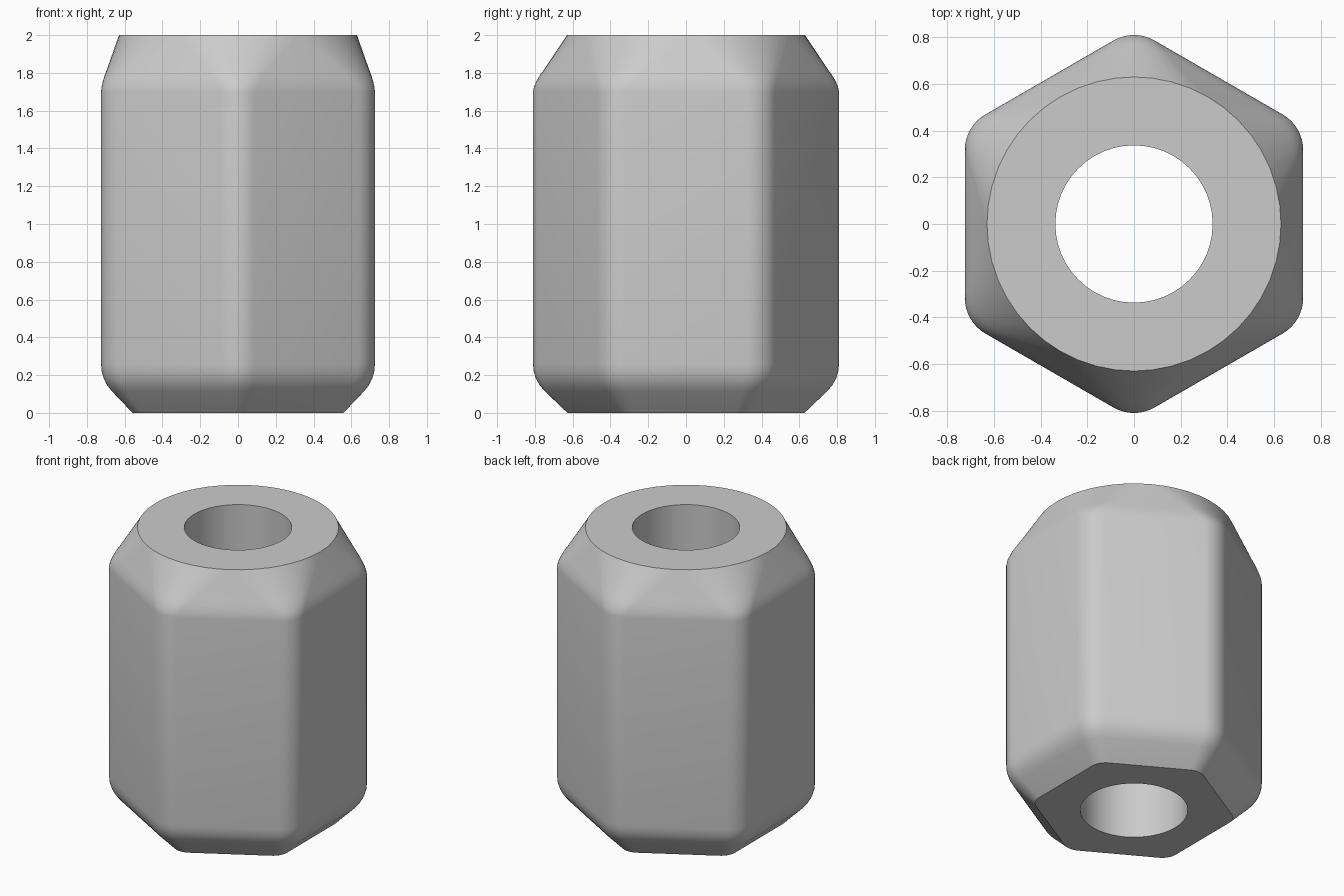
import bpy, bmesh, math

if "Cube" in bpy.data.objects:
    bpy.data.objects.remove(bpy.data.objects["Cube"])

ARC = 8  # segments per rounded corner

# single steel grey
grey = bpy.data.materials.new("steel grey")
grey.diffuse_color = (0.6, 0.6, 0.6, 1)
grey.use_nodes = True
grey.node_tree.nodes["Principled BSDF"].inputs["Base Color"].default_value = grey.diffuse_color


def rounded_hex(apothem, radius):
    """Hexagon outline with rounded corners; radius == apothem gives a circle."""
    core = (apothem - radius) / math.cos(math.pi / 6)
    pts = []
    for k in range(6):
        mid = math.radians(90 + 60 * k)
        for i in range(ARC + 1):
            a = mid + math.radians(-30 + 60 * i / ARC)
            pts.append((core * math.cos(mid) + radius * math.cos(a),
                        core * math.sin(mid) + radius * math.sin(a)))
    return pts


def blend(p, q, t):
    return [(a[0] + (b[0] - a[0]) * t, a[1] + (b[1] - a[1]) * t) for a, b in zip(p, q)]


body = rounded_hex(0.725, 0.175)
foot = rounded_hex(0.558, 0.11)
crown = rounded_hex(0.63, 0.63)
bore = rounded_hex(0.337, 0.337)

# outline rings from the lower bore edge, up the outside, to the upper bore edge
rings = [(bore, 0), (foot, 0)]
for t, z in ((0.66, 0.115), (0.8, 0.145), (0.91, 0.18), (0.98, 0.22)):
    rings.append((blend(foot, body, t), z))
rings += [(body, 0.26), (body, 1.7)]
for t, z in ((0.03, 1.727), (0.10, 1.756), (0.20, 1.787), (0.31, 1.814)):
    rings.append((blend(body, crown, t), z))
rings += [(crown, 2), (bore, 2)]

# hexagonal nut body with through bore
bm = bmesh.new()
loops = [[bm.verts.new((x, y, z)) for x, y in pts] for pts, z in rings]
n = len(loops[0])
for j, low in enumerate(loops):
    high = loops[(j + 1) % len(loops)]
    for i in range(n):
        k = (i + 1) % n
        bm.faces.new((low[i], low[k], high[k], high[i]))
bmesh.ops.remove_doubles(bm, verts=bm.verts, dist=1e-4)
bmesh.ops.recalc_face_normals(bm, faces=bm.faces)

mesh = bpy.data.meshes.new("hex_nut")
bm.to_mesh(mesh)
bm.free()
mesh.materials.append(grey)
nut = bpy.data.objects.new("hex_nut", mesh)
bpy.context.collection.objects.link(nut)
bpy.context.view_layer.objects.active = nut
nut.select_set(True)
bpy.ops.object.shade_smooth_by_angle(angle=math.radians(30))
